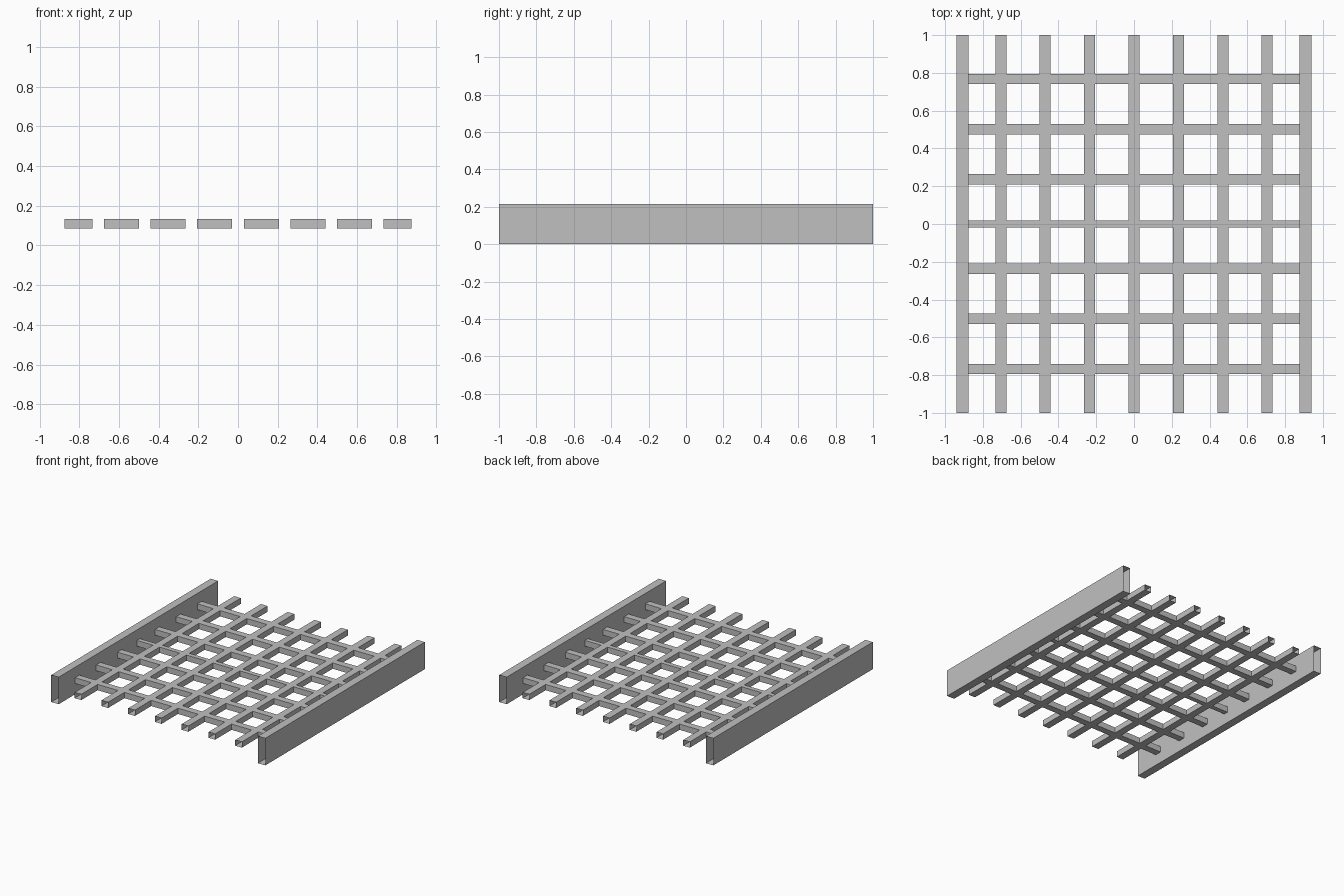
import bpy

if "Cube" in bpy.data.objects:
    bpy.data.objects.remove(bpy.data.objects["Cube"])

# Single flat grey for the whole frame
grey = bpy.data.materials.new("light_grey_metal")
grey.use_nodes = True
COLOUR = (0.527, 0.527, 0.527, 1)
grey.diffuse_color = COLOUR
grey.node_tree.nodes["Principled BSDF"].inputs["Base Color"].default_value = COLOUR


def open_tube(name, low, high, axis):
    """Rectangular sleeve between two corners, open at both ends of the axis."""
    u, v = [i for i in range(3) if i != axis]
    verts = []
    for end in (low, high):
        for cu, cv in ((low, low), (high, low), (high, high), (low, high)):
            p = [0, 0, 0]
            p[axis], p[u], p[v] = end[axis], cu[u], cv[v]
            verts.append(p)
    faces = []
    for i in range(4):
        j = (i + 1) % 4
        f = (i, j, j + 4, i + 4)
        # The y axis pairs with (x, z), which reverses the winding
        faces.append(f[::-1] if axis == 1 else f)
    mesh = bpy.data.meshes.new(name)
    mesh.from_pydata(verts, [], faces)
    mesh.materials.append(grey)
    obj = bpy.data.objects.new(name, mesh)
    bpy.context.collection.objects.link(obj)
    return obj


RAIL_IN, RAIL_OUT, RAIL_TOP = 0.875, 0.94, 0.215
BAR_LOW, BAR_HIGH = 0.086, 0.132
HALF_BAR, PITCH = 0.029, 0.235

# Tall side rails
open_tube("left_rail", (RAIL_IN, -1, 0), (RAIL_OUT, 1, RAIL_TOP), 1)
open_tube("right_rail", (-RAIL_OUT, -1, 0), (-RAIL_IN, 1, RAIL_TOP), 1)

# Long bars running front to back
bar_xs = [PITCH * i for i in range(-3, 4)]
for n, x in enumerate(bar_xs):
    open_tube(f"long_bar_{n + 1}", (x - HALF_BAR, -1, BAR_LOW),
              (x + HALF_BAR, 1, BAR_HIGH), 1)

# Cross bars, fitted as short pieces between neighbouring long bars
starts = [-RAIL_IN] + [x + HALF_BAR for x in bar_xs]
ends = [x - HALF_BAR for x in bar_xs] + [RAIL_IN]
for row in range(-3, 4):
    y = 0.2655 * row - (0.029 * (row > 0) - 0.029 * (row < 0))
    half = 0.027 if row else 0.0185
    for n, (a, b) in enumerate(zip(starts, ends)):
        open_tube(f"cross_bar_{row + 4}_piece_{n + 1}", (a, y - half, BAR_LOW),
                  (b, y + half, BAR_HIGH), 0)
